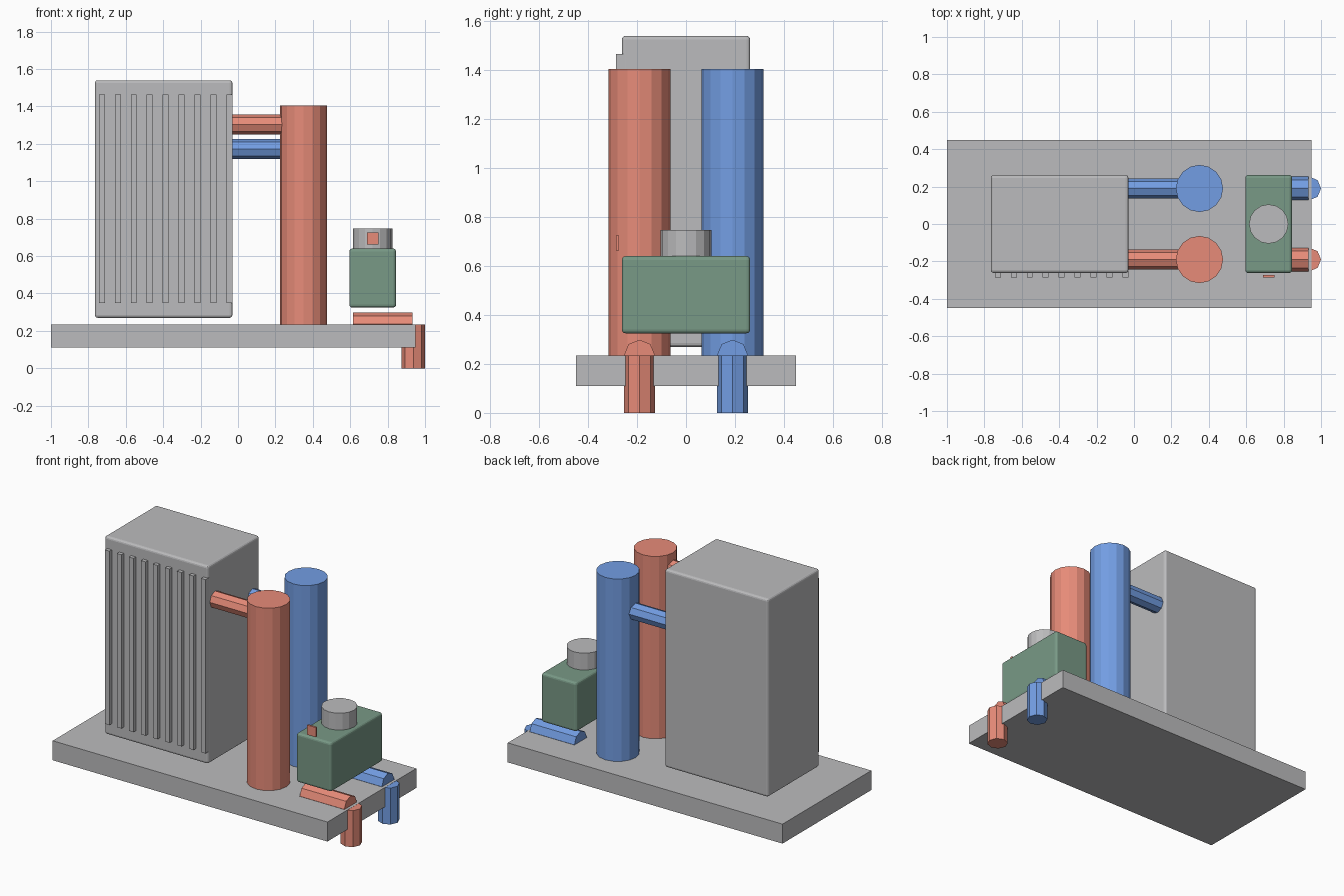
import bpy
import math
from mathutils import Vector

cube = bpy.data.objects.get("Cube")
if cube:
    bpy.data.objects.remove(cube, do_unlink=True)


def make_material(name, rgb):
    mat = bpy.data.materials.new(name)
    mat.use_nodes = True
    mat.diffuse_color = (*rgb, 1)
    mat.node_tree.nodes["Principled BSDF"].inputs["Base Color"].default_value = (*rgb, 1)
    return mat


GREY = make_material("grey metal", (0.5, 0.5, 0.51))
RED = make_material("warm red", (0.8, 0.26, 0.19))
BLUE = make_material("cool blue", (0.17, 0.34, 0.77))
GREEN = make_material("muted green", (0.19, 0.32, 0.24))


def box(name, low, high, mat, bevel=0):
    low, high = Vector(low), Vector(high)
    bpy.ops.mesh.primitive_cube_add(size=1, location=(low + high) / 2)
    obj = bpy.context.object
    obj.name = name
    obj.scale = high - low
    bpy.ops.object.transform_apply(location=False, rotation=False, scale=True)
    obj.data.materials.append(mat)
    if bevel:
        mod = obj.modifiers.new("rounded edges", 'BEVEL')
        mod.width = bevel
        mod.segments = 3
    return obj


def tube(name, start, end, radius, sides, mat):
    start, end = Vector(start), Vector(end)
    along_x = abs(end.x - start.x) > 0
    bpy.ops.mesh.primitive_cylinder_add(
        vertices=sides, radius=radius, depth=(end - start).length,
        location=(start + end) / 2,
        rotation=(0, math.pi / 2 if along_x else 0, 0))
    obj = bpy.context.object
    obj.name = name
    obj.data.materials.append(mat)
    return obj


# Base slab and main cabinet
box("base_plate", (-1, -0.45, 0.11), (0.95, 0.45, 0.235), GREY)
box("cabinet", (-0.765, -0.262, 0.27), (-0.03, 0.262, 1.54), GREY, 0.015)

# Cooling fins on the cabinet front
for i in range(9):
    x = -0.728 + i * 0.0853
    box(f"fin_{i + 1}", (x - 0.016, -0.286, 0.35), (x + 0.016, -0.25, 1.465), GREY)

# Hot and cold sides: tank, linking pipe, floor pipe and drain
for side, y, link_z, mat in (("hot", -0.19, 1.303, RED), ("cold", 0.19, 1.173, BLUE)):
    tube(side + "_tank", (0.35, y, 0.23), (0.35, y, 1.405), 0.126, 16, mat)
    tube(side + "_link_pipe", (-0.08, y, link_z), (0.27, y, link_z), 0.053, 8, mat)
    tube(side + "_floor_pipe", (0.615, y, 0.236), (0.932, y, 0.236), 0.063, 8, mat)
    tube(side + "_drain_pipe", (0.937, y, 0), (0.937, y, 0.234), 0.063, 8, mat)

# Pump block with cap and indicator
box("pump_body", (0.595, -0.262, 0.325), (0.845, 0.262, 0.64), GREEN, 0.015)
tube("pump_cap", (0.72, 0, 0.63), (0.72, 0, 0.748), 0.105, 16, GREY)
box("pump_indicator", (0.69, -0.285, 0.663), (0.752, -0.273, 0.725), RED)
